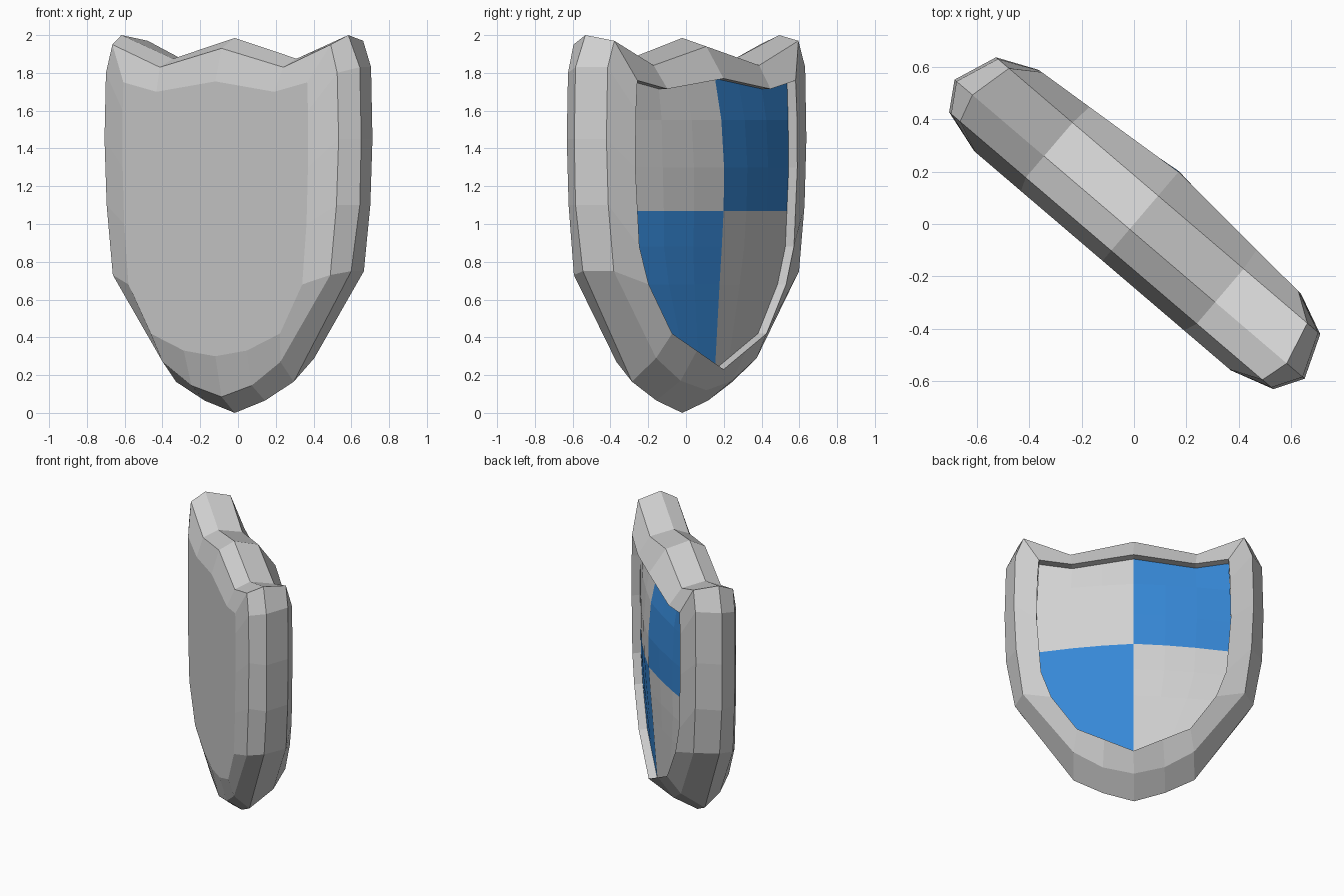
import bpy, math
from mathutils import Vector

if "Cube" in bpy.data.objects:
    bpy.data.objects.remove(bpy.data.objects["Cube"])

ANG = math.radians(-40.5)
U = Vector((math.cos(ANG), math.sin(ANG), 0))      # width axis
V = Vector((-math.sin(ANG), math.cos(ANG), 0))     # decorated face normal


def pos(u, v, z):
    return U * u + V * v + Vector((0, 0, z))


def material(name, col):
    m = bpy.data.materials.new(name)
    m.diffuse_color = (*col, 1)
    m.use_nodes = True
    m.node_tree.nodes["Principled BSDF"].inputs["Base Color"].default_value = m.diffuse_color
    return m


grey = material("light_grey", (0.64, 0.64, 0.64))
blue = material("blue", (0.037, 0.245, 0.67))


def make(name, verts, faces, mats):
    me = bpy.data.meshes.new(name)
    me.from_pydata(verts, [], faces)
    for m in mats:
        me.materials.append(m)
    ob = bpy.data.objects.new(name, me)
    bpy.context.collection.objects.link(ob)
    return ob


def rim_v(u):
    return 0.212 + 0.05 * (1 - abs(u) / 0.65)


# half outlines (width, height) from bottom centre to top centre
back_flat = [(0, .30), (.22, .33), (.45, .42), (.605, .68), (.635, 1.0),
             (.645, 1.3), (.645, 1.6), (.64, 1.75), (.41, 1.70), (0, 1.755)]
back_edge = [(0, .085), (.21, .145), (.41, .27), (.757, .73), (.80, 1.1),
             (.815, 1.45), (.805, 1.8), (.76, 1.95), (.43, 1.83), (0, 1.93)]
widest = [(0, 0), (.21, .065), (.41, .165), (.81, .75), (.87, 1.1),
          (.88, 1.45), (.87, 1.83), (.79, 2.0), (.43, 1.875), (0, 1.985)]
front_edge = [(0, .12), (.21, .17), (.41, .29), (.755, .75), (.80, 1.1),
              (.815, 1.45), (.805, 1.83), (.75, 1.97), (.43, 1.84), (0, 1.94)]
inner = [(0, .23), (.2, .329), (.385, .42), (.56, .68), (.63, .88),
         (.66, 1.3), (.655, 1.6), (.645, 1.76), (.42, 1.715), (0, 1.77)]


def loop(half, vf):
    full = half + [(-u, z) for u, z in reversed(half[1:-1])]
    return [pos(u, vf(u), z) for u, z in full]


# shield frame: rounded body, flat back and the wall of the recess
rings = [loop(back_flat, lambda u: -.185), loop(back_edge, lambda u: -.134),
         loop(widest, lambda u: -.026), loop(front_edge, lambda u: .142),
         loop(inner, rim_v), loop(inner, lambda u: rim_v(u) - .065)]
n = len(rings[0])
verts = [p for r in rings for p in r]
faces = [(k * n + i, k * n + (i + 1) % n, (k + 1) * n + (i + 1) % n, (k + 1) * n + i)
         for k in range(len(rings) - 1) for i in range(n)]
faces.append(tuple(reversed(range(n))))
make("shield_frame", verts, faces, [grey])

# bulged quartered panel: rows of (half width, height, bulge)
rows = [(.385, None, 0), (.56, .68, .5), (.63, .88, .75), (.645, 1.07, .95),
        (.66, 1.3, 1), (.655, 1.55, .7), (.645, None, 0)]
cols = [-1, -.651, -.33, 0, .33, .651, 1]
verts = []
for j, (w, z, s) in enumerate(rows):
    for t in cols:
        a = abs(t)
        if j == 0:
            h = .23 + .19 * a
        elif z is None:
            h = 1.77 - .055 * a / .651 if a <= .651 else 1.715 + .045 * (a - .651) / .349
        else:
            h = z
        u = t * w
        verts.append(pos(u, rim_v(u) - .06 + .063 * s * (1 - t * t), h))
nc = len(cols)
faces = [(j * nc + i, j * nc + i + nc, j * nc + i + nc + 1, j * nc + i + 1)
         for j in range(len(rows) - 1) for i in range(nc - 1)]
# face outward along +V
faces = [f if (verts[f[1]] - verts[f[0]]).cross(verts[f[2]] - verts[f[0]]).dot(V) > 0
         else f[::-1] for f in faces]
panel = make("quartered_panel", verts, faces, [grey, blue])
for p in panel.data.polygons:
    upper, left = p.center.z > 1.07, p.center.dot(U) < 0
    p.material_index = 1 if upper == left else 0
